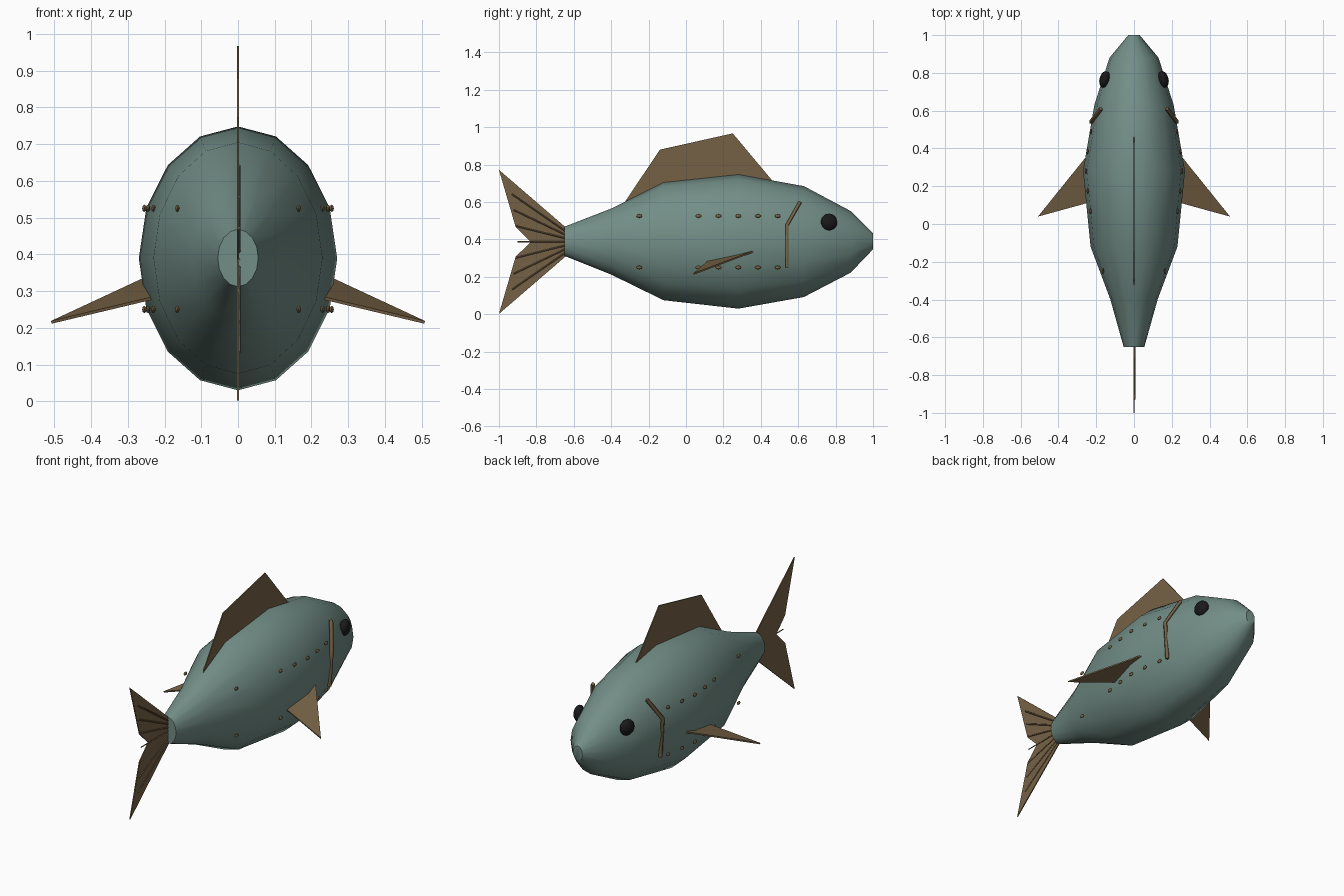
import bpy, bmesh, math
from mathutils import Vector

if "Cube" in bpy.data.objects:
    bpy.data.objects.remove(bpy.data.objects["Cube"])


def material(name, rgb):
    m = bpy.data.materials.new(name)
    m.diffuse_color = (*rgb, 1)
    m.use_nodes = True
    m.node_tree.nodes["Principled BSDF"].inputs["Base Color"].default_value = m.diffuse_color
    return m


TEAL = material("teal", (0.17, 0.27, 0.24))
BROWN = material("brown", (0.18, 0.12, 0.06))
BLACK = material("black", (0.01, 0.01, 0.01))


def finish(bm, name, mat, smooth=None):
    bmesh.ops.recalc_face_normals(bm, faces=bm.faces)
    me = bpy.data.meshes.new(name)
    bm.to_mesh(me)
    bm.free()
    me.materials.append(mat)
    ob = bpy.data.objects.new(name, me)
    bpy.context.collection.objects.link(ob)
    if smooth:
        bpy.context.view_layer.objects.active = ob
        ob.select_set(True)
        bpy.ops.object.shade_smooth_by_angle(angle=math.radians(smooth))
        ob.select_set(False)
    return ob


def plate(name, pts, thick):
    """Thin flat fin extruded both ways along its normal."""
    pts = [Vector(p) for p in pts]
    n = (pts[1] - pts[0]).cross(pts[-1] - pts[0]).normalized() * thick / 2
    bm = bmesh.new()
    a = [bm.verts.new(p - n) for p in pts]
    b = [bm.verts.new(p + n) for p in pts]
    bm.faces.new(a)
    bm.faces.new(b)
    for i in range(len(pts)):
        j = (i + 1) % len(pts)
        bm.faces.new((a[i], a[j], b[j], b[i]))
    return finish(bm, name, BROWN)


def rod(name, pts, r):
    """Square-section strip along a path."""
    cu = bpy.data.curves.new(name, "CURVE")
    cu.dimensions = "3D"
    cu.bevel_depth = r
    cu.bevel_resolution = 0
    cu.use_fill_caps = True
    sp = cu.splines.new("POLY")
    sp.points.add(len(pts) - 1)
    for p, co in zip(sp.points, pts):
        p.co = (*co, 1)
    cu.materials.append(BROWN)
    ob = bpy.data.objects.new(name, cu)
    bpy.context.collection.objects.link(ob)


def ball(name, loc, radii, mat, turn=0, seg=16):
    bm = bmesh.new()
    bmesh.ops.create_uvsphere(bm, u_segments=seg, v_segments=seg // 2, radius=1)
    bmesh.ops.scale(bm, vec=radii, verts=bm.verts)
    ob = finish(bm, name, mat, 60)
    ob.location = loc
    ob.rotation_euler.z = turn


# Body: (y, half width, bottom, top) rings of 16 sides
RINGS = [(-0.65, 0.055, 0.312, 0.468), (-0.40, 0.125, 0.212, 0.565),
         (-0.12, 0.23, 0.075, 0.705), (0.28, 0.27, 0.03, 0.748),
         (0.63, 0.21, 0.092, 0.685), (0.88, 0.13, 0.222, 0.552),
         (1.0, 0.03, 0.347, 0.432)]
bm = bmesh.new()
loops = []
for y, w, lo, hi in RINGS:
    loops.append([bm.verts.new((w * math.sin(k * math.pi / 8), y,
                                (lo + hi) / 2 + (hi - lo) / 2 * math.cos(k * math.pi / 8)))
                  for k in range(16)])
for a, b in zip(loops, loops[1:]):
    for i in range(16):
        j = (i + 1) % 16
        bm.faces.new((a[i], a[j], b[j], b[i]))
bm.faces.new(loops[0])
bm.faces.new(loops[-1])
finish(bm, "body", TEAL, 45)

# Dorsal fin and forked tail fin
plate("dorsal_fin", [(0, y, z) for y, z in
      [(-0.33, 0.595), (-0.14, 0.88), (0.25, 0.967), (0.465, 0.71), (0.28, 0.70), (-0.12, 0.66)]], 0.006)
for s, name in ((1, "upper"), (-1, "lower")):
    plate("tail_fin_" + name, [(0, y, 0.387 + s * z) for y, z in
          [(-0.64, 0), (-0.64, 0.075), (-1.0, 0.385), (-0.911, 0.08), (-0.83, 0)]], 0.006)

# Tail rays on the right face
for k in range(-3, 4):
    rod("tail_ray", [(0.003, -0.64, 0.387 + 0.018 * k),
                     (0.003, -0.90 - 0.01 * abs(k), 0.387 + 0.085 * k)], 0.004)

# Paired parts
for s in (1, -1):
    plate("pectoral_fin", [(s * 0.25, 0.36, 0.335), (s * 0.508, 0.04, 0.215),
                           (s * 0.235, 0.115, 0.28)], 0.008)
    rod("gill_strip", [(s * 0.175, 0.61, 0.60), (s * 0.228, 0.54, 0.476),
                       (s * 0.213, 0.54, 0.25)], 0.011)
    ball("eye", (s * 0.155, 0.765, 0.493), (0.028, 0.045, 0.045), BLACK, s * 0.25, 20)
    # Rivet rows
    for y, x in ((-0.25, 0.165), (0.067, 0.23), (0.174, 0.245),
                 (0.28, 0.255), (0.385, 0.245), (0.49, 0.228)):
        for z in (0.525, 0.25):
            ball("rivet", (s * x, y, z), (0.006, 0.016, 0.01), BROWN, 0, 8)
